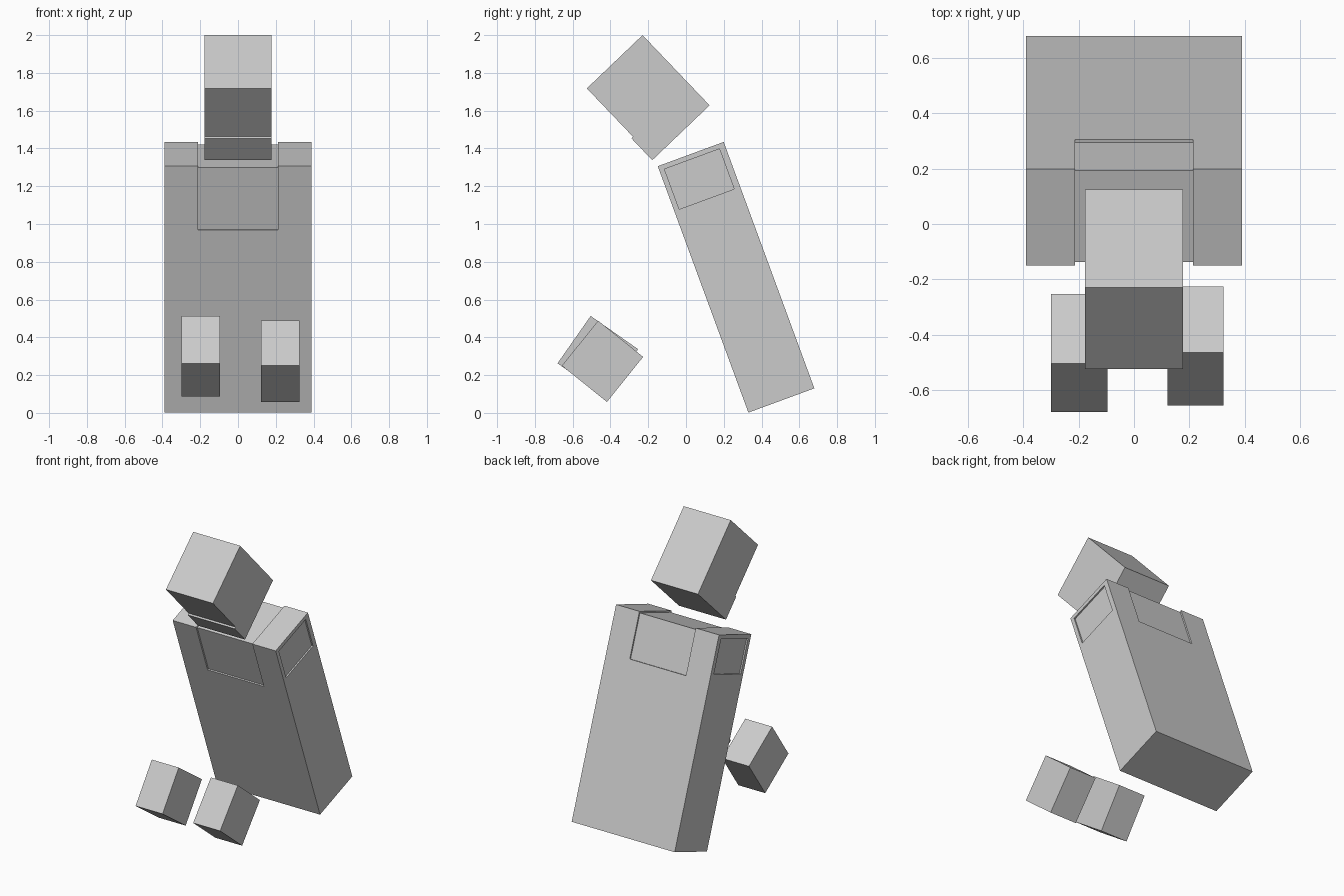
import bpy, bmesh
from math import radians

if "Cube" in bpy.data.objects:
    bpy.data.objects.remove(bpy.data.objects["Cube"])


def prism(name, profile, x0, x1, loc, tilt):
    """Extrude a (y, z) profile from x0 to x1, then tilt it about x at loc."""
    bm = bmesh.new()
    face = bm.faces.new([bm.verts.new((x0, y, z)) for y, z in profile])
    ext = bmesh.ops.extrude_face_region(bm, geom=[face])
    verts = [v for v in ext["geom"] if isinstance(v, bmesh.types.BMVert)]
    bmesh.ops.translate(bm, verts=verts, vec=(x1 - x0, 0, 0))
    bmesh.ops.recalc_face_normals(bm, faces=bm.faces[:])
    mesh = bpy.data.meshes.new(name)
    bm.to_mesh(mesh)
    bm.free()
    ob = bpy.data.objects.new(name, mesh)
    ob.location = loc
    ob.rotation_euler.x = radians(tilt)
    bpy.context.collection.objects.link(ob)
    return ob


def box(name, x, y, z, loc, tilt):
    profile = [(y[0], z[0]), (y[1], z[0]), (y[1], z[1]), (y[0], z[1])]
    return prism(name, profile, x[0], x[1], loc, tilt)


def cut(target, cutter):
    mod = target.modifiers.new("cut", "BOOLEAN")
    mod.operation = "DIFFERENCE"
    mod.solver = "EXACT"
    mod.object = cutter
    bpy.context.view_layer.update()
    bpy.context.view_layer.objects.active = target
    bpy.ops.object.modifier_apply(modifier=mod.name)
    bpy.data.objects.remove(cutter)


# Leaning torso: body block inside a thin outer garment
T = ((0, 0.265, 0.718), 20.2)
W, D, H, t = 0.39, 0.186, 0.695, 0.01
box("body", (-W + t, W - t), (-D + t, D - t), (-H + t, H - t), *T)
garment = box("garment", (-W, W), (-D, D), (-H, H), *T)

# Neck opening, deeper at the front than at the back
cut(garment, box("neck_front_cutter", (-0.213, 0.213), (-0.3, 0.02), (H - 0.36, 0.8), *T))
cut(garment, box("neck_back_cutter", (-0.213, 0.213), (-0.02, 0.3), (H - 0.305, 0.8), *T))

# Arm openings on both sides
for s in (-1, 1):
    xs = sorted((s * 0.35, s * 0.5))
    cut(garment, box("arm_cutter", xs, (-0.158, 0.152), (0.442, 0.668), *T))

# Head bowed forward, with a slightly jutting jaw
d, h = 0.204, 0.257
prism("head", [(d, h), (-d, h), (-d, -h + 0.16), (-d - 0.012, -h + 0.16),
               (-d - 0.012, -h), (d, -h)],
      -0.178, 0.178, (0, -0.2, 1.673), 43.7)

# Two loose hands in front
for name, x, y, z, tilt in (("left_hand", -0.1975, -0.467, 0.30, -35),
                            ("right_hand", 0.2225, -0.442, 0.273, -38.8)):
    box(name, (-0.102, 0.102), (-0.153, 0.153), (-0.153, 0.153), (x, y, z), tilt)
